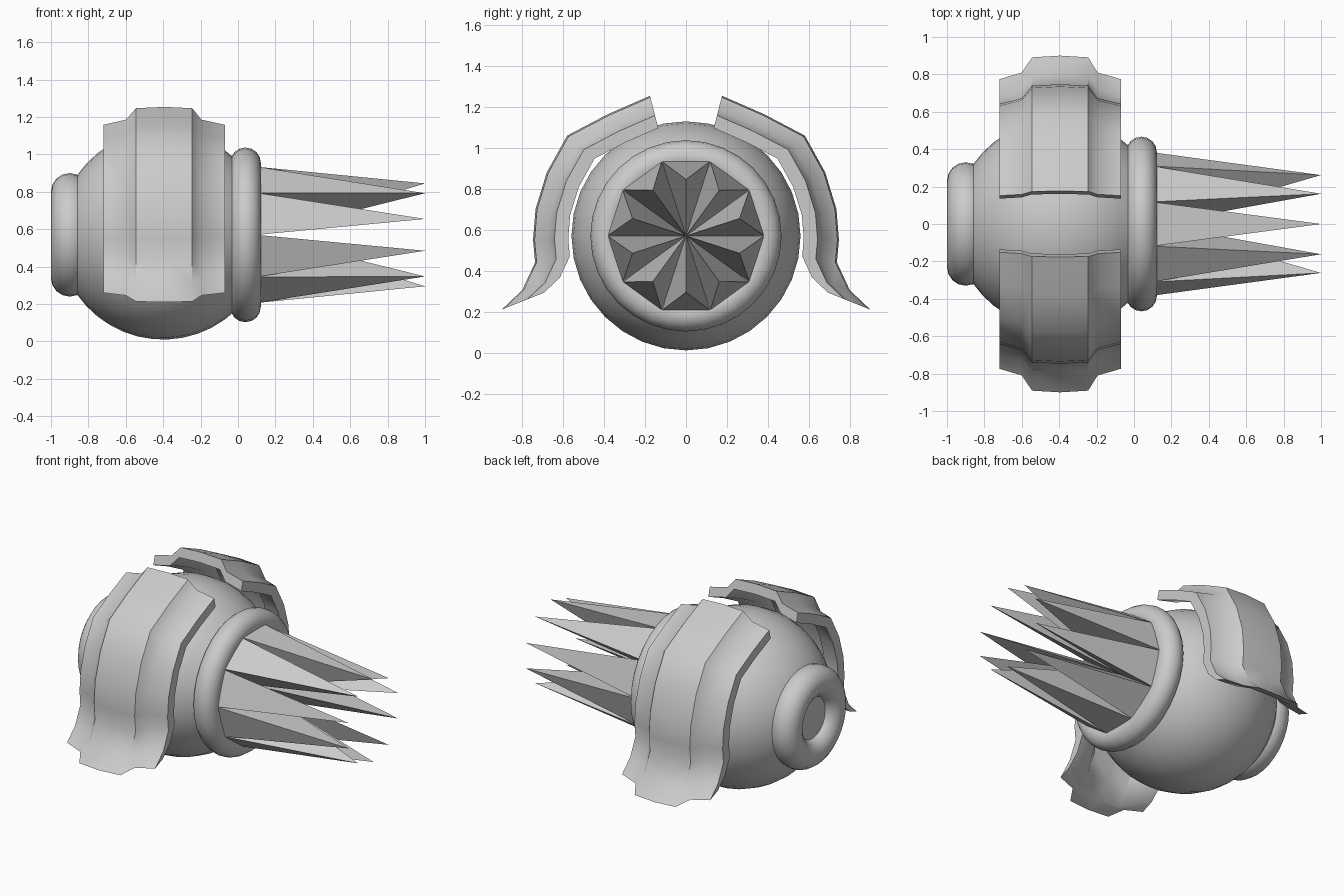
import bpy, bmesh
from math import sin, cos, pi, radians

if "Cube" in bpy.data.objects:
    bpy.data.objects.remove(bpy.data.objects["Cube"])

CZ = 0.57   # height of the long axis


def finish(name, bm, angle=40):
    bmesh.ops.remove_doubles(bm, verts=bm.verts, dist=1e-5)
    bmesh.ops.recalc_face_normals(bm, faces=bm.faces)
    me = bpy.data.meshes.new(name)
    bm.to_mesh(me)
    bm.free()
    ob = bpy.data.objects.new(name, me)
    bpy.context.collection.objects.link(ob)
    bpy.ops.object.select_all(action='DESELECT')
    ob.select_set(True)
    bpy.context.view_layer.objects.active = ob
    bpy.ops.object.shade_smooth_by_angle(angle=radians(angle))
    return ob


def skin(bm, rings, closed_rows):
    """Bridge equal rings of points; rings themselves are always closed."""
    rows = [[bm.verts.new(p) for p in r] for r in rings]
    n = len(rows[0])
    for i in range(len(rows) if closed_rows else len(rows) - 1):
        a, b = rows[i], rows[(i + 1) % len(rows)]
        for j in range(n):
            k = (j + 1) % n
            bm.faces.new((a[j], a[k], b[k], b[j]))
    if not closed_rows:
        bm.faces.new(rows[0])
        bm.faces.new(rows[-1])


def lathe(name, profile, closed, n=32):
    """Turn (x, radius) points about the long axis."""
    bm = bmesh.new()
    skin(bm, [[(x, r * sin(2 * pi * j / n), CZ + r * cos(2 * pi * j / n))
               for j in range(n)] for x, r in profile], closed)
    return finish(name, bm)


def collar(name, x, major, minor, n=16):
    return lathe(name, [(x + minor * cos(2 * pi * i / n),
                         major + minor * sin(2 * pi * i / n))
                        for i in range(n)], True)


# round body, cut flat at both ends
a0, a1 = radians(18), radians(134)
lathe("body", [(-0.4 - 0.56 * cos(a0 + (a1 - a0) * i / 14),
                0.56 * sin(a0 + (a1 - a0) * i / 14)) for i in range(15)], False)

# rings at the two ends
collar("rear_ring", -0.9, 0.23, 0.1)
collar("front_ring", 0.04, 0.385, 0.082)

# crown of ten spikes with pleats running in to the centre
bm = bmesh.new()
centre = bm.verts.new((0.1, 0, CZ))


def polar(x, r, deg):
    return bm.verts.new((x, r * sin(radians(deg)), CZ + r * cos(radians(deg))))


tips = [polar(1.0, 0.275, 36 * i) for i in range(10)]
valleys = [polar(0.1, 0.383, 36 * i + 18) for i in range(10)]
for i in range(10):
    left, right, tip = valleys[i - 1], valleys[i], tips[i]
    bm.faces.new((left, right, tip))
    bm.faces.new((tip, right, centre))
    bm.faces.new((left, tip, centre))
finish("spike_crown", bm, 75)

# side plates: ribbed section swept along a flared path, scaled from the axis
path = [(0.176, 1.254), (0.38, 1.165), (0.58, 1.06), (0.68, 0.88), (0.735, 0.70),
        (0.747, 0.55), (0.737, 0.44), (0.80, 0.305), (0.90, 0.21)]
outer = [(-0.72, 0.86), (-0.60, 0.90), (-0.545, 0.99), (-0.395, 1.0),
         (-0.245, 0.99), (-0.195, 0.90), (-0.07, 0.86)]
section = outer + [(x, s - 0.09) for x, s in reversed(outer)]
bm = bmesh.new()
skin(bm, [[(x, y * s, CZ + (z - CZ) * s) for x, s in section]
          for y, z in path], False)
plates = finish("side_plates", bm)
plates.modifiers.new("mirror", 'MIRROR').use_axis = (False, True, False)
